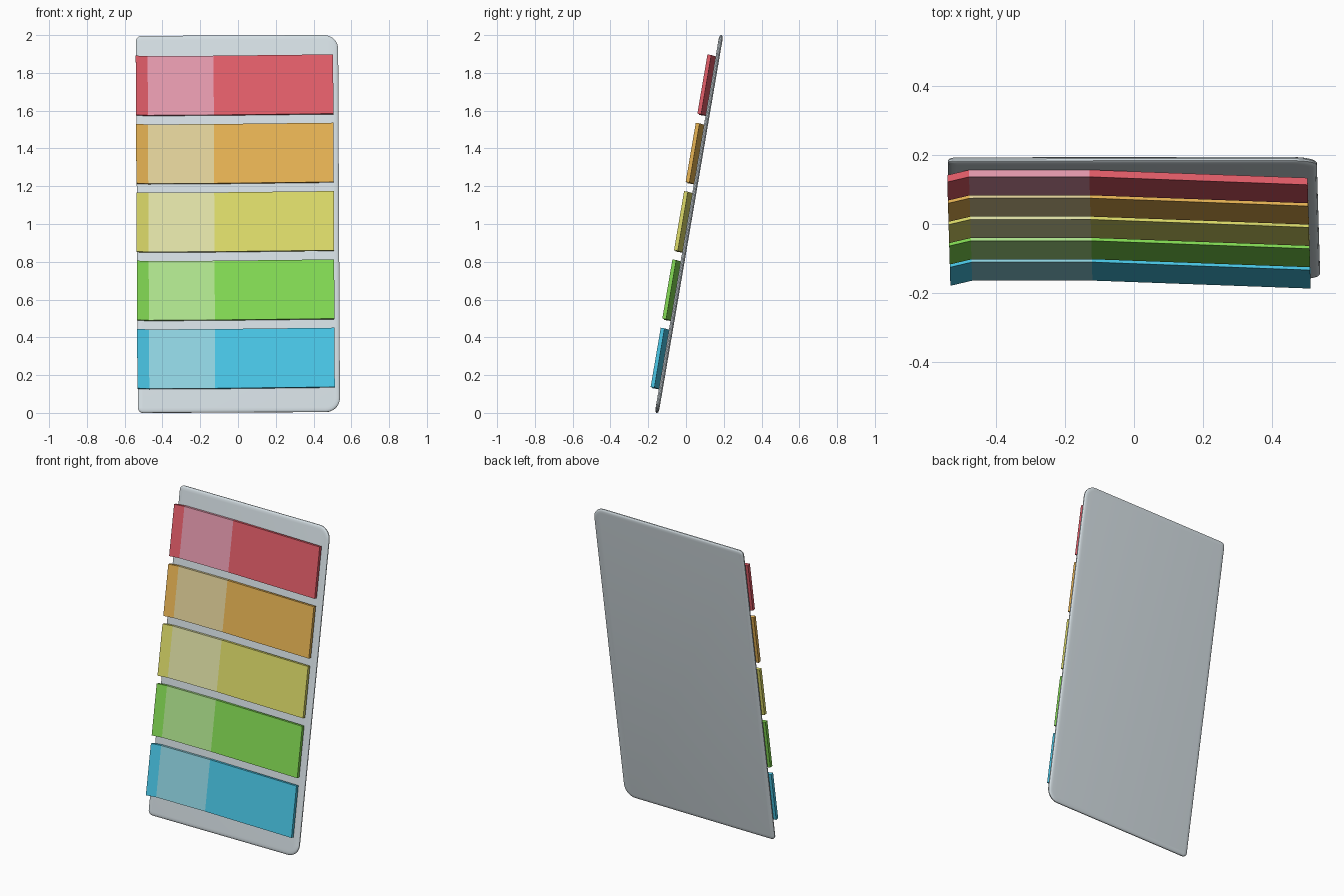
import bpy, bmesh
from math import radians, sin, cos, pi
from mathutils import Matrix

if "Cube" in bpy.data.objects:
    bpy.data.objects.remove(bpy.data.objects["Cube"])

# Everything is built upright in the xz plane, then leaned back and turned slightly
PLACE = (Matrix.Translation((0, 0.016, 1.0))
         @ Matrix.Rotation(radians(-9.7), 4, 'X')
         @ Matrix.Rotation(-0.005, 4, 'Y'))
HALF_W, HALF_H, HALF_T = 0.535, 1.012, 0.0105


def material(name, hexcode):
    srgb = [int(hexcode[i:i + 2], 16) / 255 for i in (0, 2, 4)]
    mat = bpy.data.materials.new(name)
    mat.diffuse_color = [((c + 0.055) / 1.055) ** 2.4 for c in srgb] + [1]
    mat.use_nodes = True
    mat.node_tree.nodes["Principled BSDF"].inputs["Base Color"].default_value = mat.diffuse_color
    return mat


def finish(bm, name, mats):
    bmesh.ops.recalc_face_normals(bm, faces=bm.faces)
    bm.transform(PLACE)
    mesh = bpy.data.meshes.new(name)
    bm.to_mesh(mesh)
    bm.free()
    for m in mats:
        mesh.materials.append(m)
    obj = bpy.data.objects.new(name, mesh)
    bpy.context.collection.objects.link(obj)
    return obj


def outline(inset, steps=8):
    # rounded rectangle: large radius on the right, small on the left
    pts = []
    for sx, sz, r, a0 in ((1, 1, 0.075, 0), (-1, 1, 0.028, pi / 2),
                          (-1, -1, 0.028, pi), (1, -1, 0.075, 1.5 * pi)):
        for i in range(steps + 1):
            a = a0 + pi / 2 * i / steps
            pts.append((sx * (HALF_W - r) + (r - inset) * cos(a),
                        sz * (HALF_H - r) + (r - inset) * sin(a)))
    return pts


# Backing card with softly rounded rim
bm = bmesh.new()
rim = [(0.024, -HALF_T), (0.012, -0.0095), (0.004, -0.0072), (0.0, -0.003)]
rim += [(i, -y) for i, y in reversed(rim)]
loops = [[bm.verts.new((x, y, z)) for x, z in outline(i)] for i, y in rim]
for a, b in zip(loops, loops[1:]):
    for k in range(len(a)):
        n = (k + 1) % len(a)
        bm.faces.new((a[k], a[n], b[n], b[k]))
bm.faces.new(loops[0])
bm.faces.new(loops[-1])
card = finish(bm, "backing_card", [material("card_grey", "D6E0E5")])
bpy.context.view_layer.objects.active = card
card.select_set(True)
bpy.ops.object.shade_smooth_by_angle(angle=radians(40))
card.select_set(False)

# Bent marker tabs: (x, lift from the card); the middle segment is pale
BENDS = [(-0.537, 0.015), (-0.474, 0.0), (-0.125, 0.0), (0.508, 0.024)]
THICK, HEIGHT, PITCH, START = 0.0205, 0.318, 0.367, 0.125
COLOURS = [("blue", "4AC8E8", "92D8E6"), ("green", "84DC54", "B2E890"),
           ("yellow", "DEDC6A", "E4E6AA"), ("orange", "E8B454", "E4D49C"),
           ("red", "E45E6A", "E89CB0")]

for row, (name, strong, pale) in enumerate(COLOURS):
    z0 = START + row * PITCH - HALF_H
    bm = bmesh.new()
    rings = []
    for x, lift in BENDS:
        back = -HALF_T - lift
        rings.append([bm.verts.new((x, y, z)) for y, z in
                      ((back, z0), (back - THICK, z0),
                       (back - THICK, z0 + HEIGHT), (back, z0 + HEIGHT))])
    for seg, (a, b) in enumerate(zip(rings, rings[1:])):
        for k in range(4):
            n = (k + 1) % 4
            f = bm.faces.new((a[k], a[n], b[n], b[k]))
            f.material_index = 1 if seg == 1 else 0
    bm.faces.new(rings[0])
    bm.faces.new(rings[-1])
    finish(bm, name + "_tab", [material(name, strong), material(name + "_pale", pale)])
